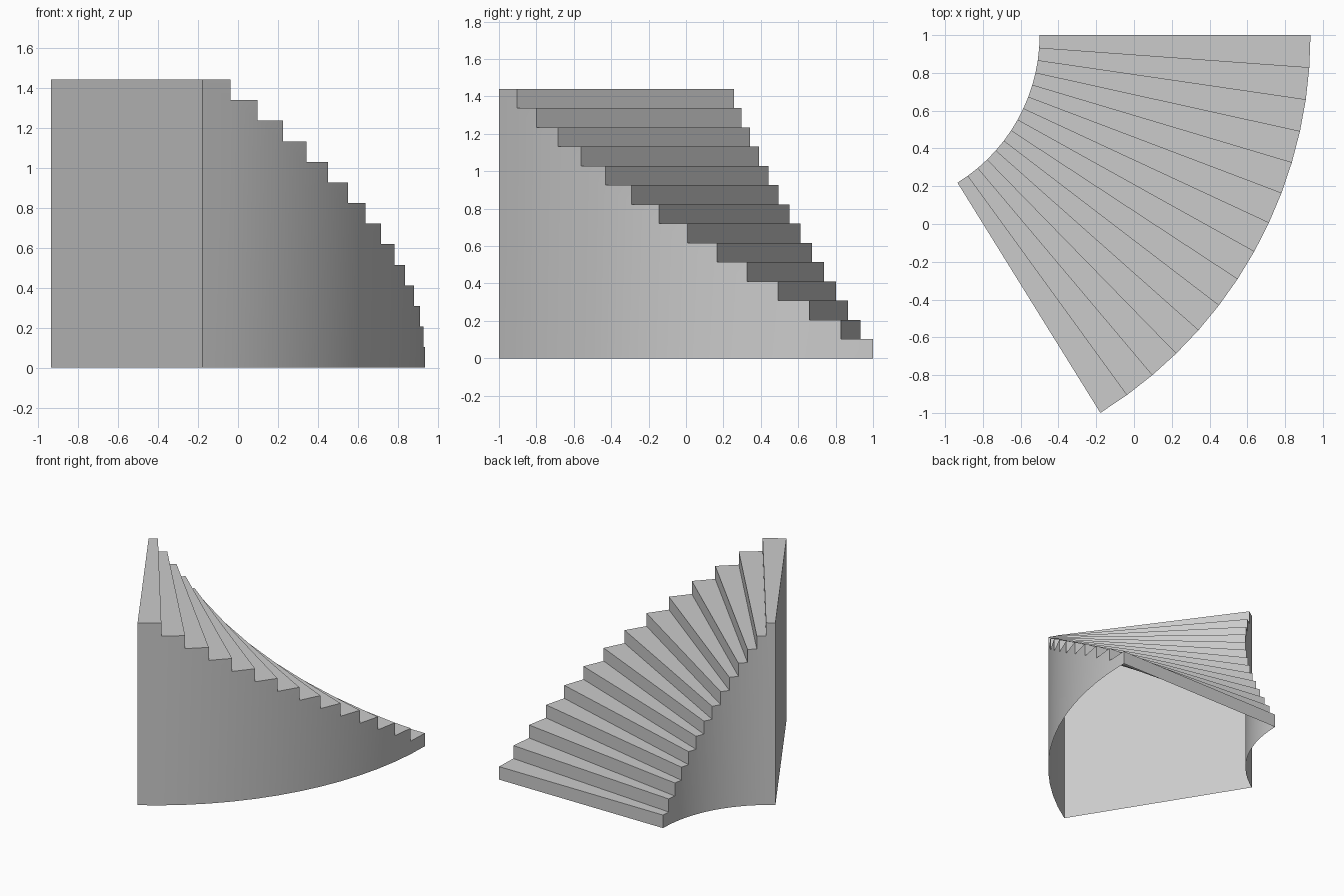
import bpy, bmesh
from math import asin, sin, cos, radians

if "Cube" in bpy.data.objects:
    bpy.data.objects.remove(bpy.data.objects["Cube"])

STEPS = 14
RISE = 1.44 / STEPS
R_OUT, R_IN = 2.354, 0.92
SWEEP = asin(2.0 / R_OUT)
CX, CY = -(R_OUT + R_IN * cos(SWEEP)) / 2, 1.0

bm = bmesh.new()
cache = {}


def vert(radius, i, level):
    """Shared vertex on radial line i at a given step level."""
    key = (radius, i, level)
    if key not in cache:
        a = SWEEP * i / STEPS
        cache[key] = bm.verts.new((CX + radius * cos(a), CY - radius * sin(a), level * RISE))
    return cache[key]


def face(*keys):
    return bm.faces.new([vert(*k) for k in keys])


for i in range(STEPS):
    top = i + 1
    # riser and wedge tread
    face((R_OUT, i, i), (R_IN, i, i), (R_IN, i, top), (R_OUT, i, top))
    face((R_OUT, i, top), (R_IN, i, top), (R_IN, i + 1, top), (R_OUT, i + 1, top))
    # curved side walls, reaching down to the floor
    for radius in (R_OUT, R_IN):
        wall = [(radius, i, 0), (radius, i + 1, 0), (radius, i + 1, top), (radius, i, top)]
        if i > 0:
            wall.append((radius, i, i))
        face(*wall)

# tall end wall; the underside stays open
face((R_OUT, STEPS, 0), (R_IN, STEPS, 0), (R_IN, STEPS, STEPS), (R_OUT, STEPS, STEPS))

bmesh.ops.recalc_face_normals(bm, faces=bm.faces)
# make sure the treads face up
bm.normal_update()
if sum(f.normal.z for f in bm.faces) < 0:
    bmesh.ops.reverse_faces(bm, faces=bm.faces)

mesh = bpy.data.meshes.new("curved_staircase")
bm.to_mesh(mesh)
bm.free()
stairs = bpy.data.objects.new("curved_staircase", mesh)
bpy.context.collection.objects.link(stairs)

# smooth curved walls, crisp steps
bpy.context.view_layer.objects.active = stairs
stairs.select_set(True)
bpy.ops.object.shade_smooth_by_angle(angle=radians(30))
